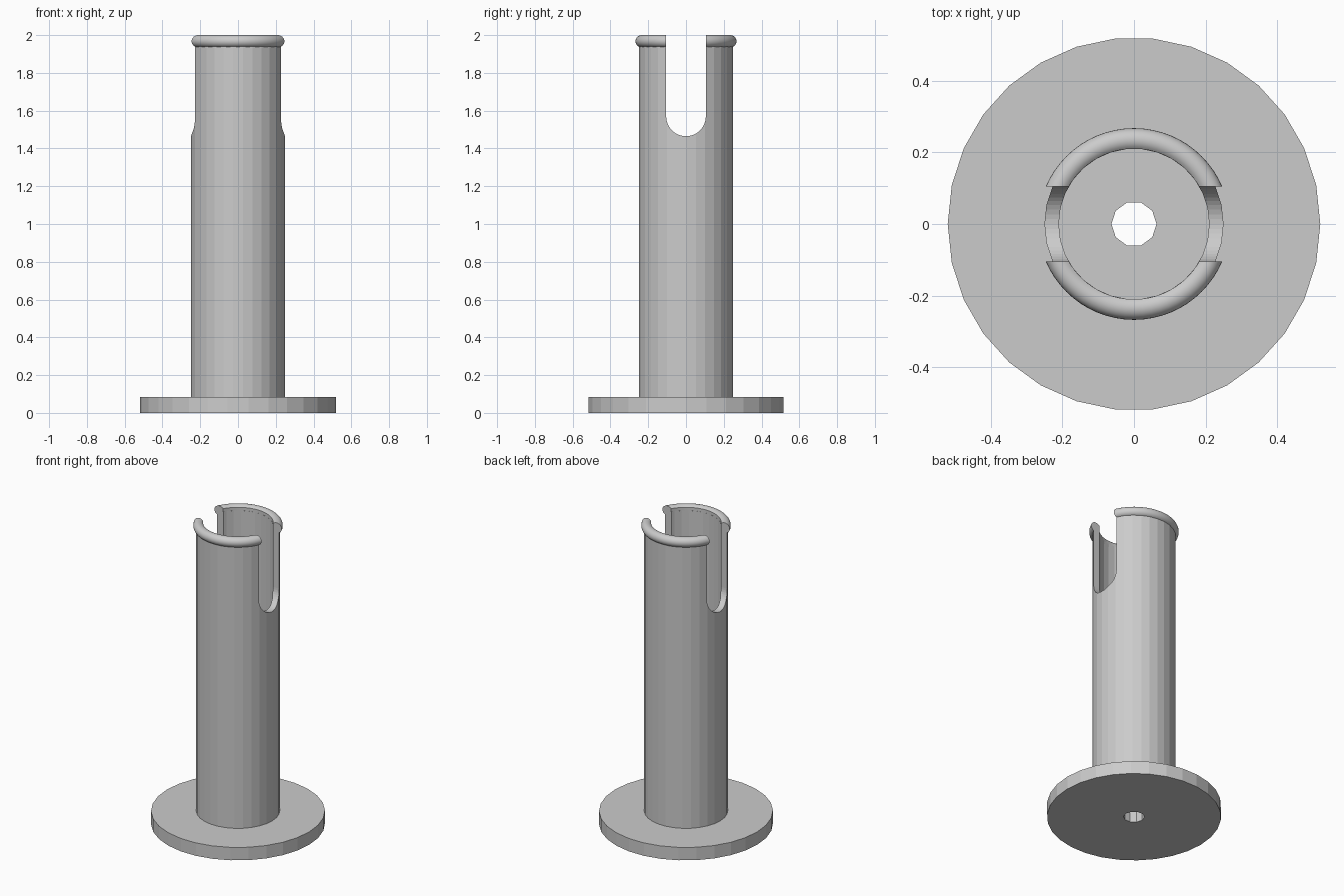
import bpy, bmesh, math
from mathutils import Matrix

old = bpy.data.objects.get("Cube")
if old:
    bpy.data.objects.remove(old, do_unlink=True)

grey = bpy.data.materials.new("plain_grey")
grey.use_nodes = True
GREY = (0.6, 0.6, 0.6, 1)
grey.diffuse_color = GREY
grey.node_tree.nodes["Principled BSDF"].inputs["Base Color"].default_value = GREY

BORE, OUTER = 0.21, 0.25
BASE_R, BASE_H, HOLE_R = 0.52, 0.085, 0.063
RIM_R, RIM_T = 0.235, 0.0325
SLOT_HALF, SLOT_Z = 0.105, 1.57


def make_object(name, bm):
    bmesh.ops.recalc_face_normals(bm, faces=bm.faces)
    mesh = bpy.data.meshes.new(name)
    bm.to_mesh(mesh)
    bm.free()
    mesh.materials.append(grey)
    obj = bpy.data.objects.new(name, mesh)
    bpy.context.collection.objects.link(obj)
    return obj


def lathe(name, profile, sides):
    """Revolve a closed (radius, z) profile about the z axis."""
    bm = bmesh.new()
    rings = []
    for i in range(sides):
        a = math.tau * i / sides
        rings.append([bm.verts.new((r * math.cos(a), r * math.sin(a), z)) for r, z in profile])
    n = len(profile)
    for i in range(sides):
        p, q = rings[i], rings[(i + 1) % sides]
        for j in range(n):
            k = (j + 1) % n
            bm.faces.new((p[j], q[j], q[k], p[k]))
    return make_object(name, bm)


def prism(name, points, low, high, turn=Matrix()):
    """Extrude a flat outline from low to high, then rotate it."""
    bm = bmesh.new()
    bottom, top = [[bm.verts.new(turn @ Matrix.Translation((x, y, h)).translation)
                    for x, y in points] for h in (low, high)]
    bm.faces.new(bottom)
    bm.faces.new(top)
    n = len(points)
    for i in range(n):
        k = (i + 1) % n
        bm.faces.new((bottom[i], bottom[k], top[k], top[i]))
    return make_object(name, bm)


def circle(radius, sides):
    return [(radius * math.cos(math.tau * i / sides), radius * math.sin(math.tau * i / sides))
            for i in range(sides)]


def cut(obj, cutter):
    mod = obj.modifiers.new("cut", "BOOLEAN")
    mod.operation = "DIFFERENCE"
    mod.solver = "EXACT"
    mod.object = cutter
    select(obj)
    bpy.ops.object.modifier_apply(modifier=mod.name)


def select(obj):
    bpy.ops.object.select_all(action="DESELECT")
    obj.select_set(True)
    bpy.context.view_layer.objects.active = obj


# Round base plate with a screw hole
base = prism("base_plate", circle(BASE_R, 30), 0, BASE_H)
hole = prism("hole_cutter", circle(HOLE_R, 10), -0.1, 0.3)
cut(base, hole)

# Hollow post, its foot sunk slightly into the plate
rim_z = 2 - RIM_T
post = lathe("post_tube", [(BORE, BASE_H - 0.01), (OUTER, BASE_H - 0.01),
                           (OUTER, rim_z), (BORE, rim_z)], 30)

# Rounded lip, trimmed flush with the bore
limit = math.acos((BORE - RIM_R) / RIM_T)
steps = 18
lip_profile = []
for i in range(steps + 1):
    a = -limit + 2 * limit * i / steps
    lip_profile.append((RIM_R + RIM_T * math.cos(a), rim_z + RIM_T * math.sin(a)))
lip = lathe("rounded_lip", lip_profile, 64)

# Round-bottomed slot across both sides of the post and lip
outline = [(SLOT_HALF, 2.2), (-SLOT_HALF, 2.2)]
for i in range(25):
    a = math.pi + math.pi * i / 24
    outline.append((SLOT_HALF * math.cos(a), SLOT_Z + SLOT_HALF * math.sin(a)))
along_x = Matrix(((0, 0, 1, 0), (1, 0, 0, 0), (0, 1, 0, 0), (0, 0, 0, 1)))
slot = prism("slot_cutter", outline, -0.6, 0.6, along_x)
cut(post, slot)
cut(lip, slot)

for cutter in (hole, slot):
    bpy.data.objects.remove(cutter, do_unlink=True)

# Smooth only the lip; the plate and post keep flat facets
select(lip)
bpy.ops.object.shade_smooth_by_angle(angle=math.radians(35))
